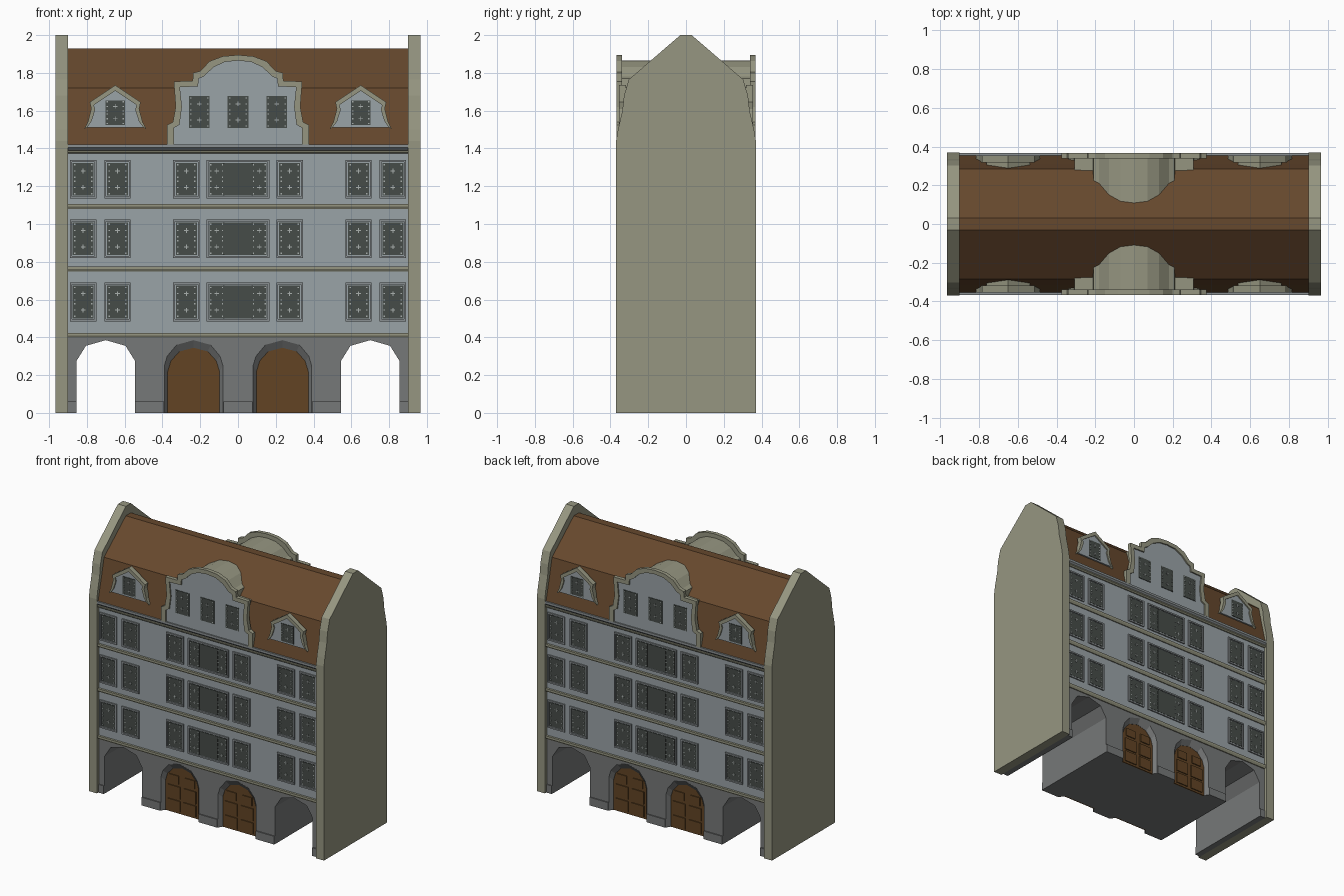
import bpy, bmesh

if "Cube" in bpy.data.objects:
    bpy.data.objects.remove(bpy.data.objects["Cube"])


def lin(c):
    c /= 255
    return c / 12.92 if c <= 0.04045 else ((c + 0.055) / 1.055) ** 2.4


def mat(name, r, g, b):
    m = bpy.data.materials.new(name)
    m.diffuse_color = (lin(r), lin(g), lin(b), 1)
    m.use_nodes = True
    m.node_tree.nodes["Principled BSDF"].inputs["Base Color"].default_value = m.diffuse_color
    return m


PLASTER = mat("pale_plaster", 154, 163, 167)
SAND = mat("sandstone", 150, 150, 129)
STONE = mat("grey_stone", 118, 120, 120)
TRIM = mat("window_trim", 138, 144, 146)
BAR = mat("light_bars", 172, 178, 176)
GLASS = mat("dark_glass", 70, 76, 72)
ROOF = mat("brown_tiles", 102, 72, 45)
DOOR = mat("brown_wood", 98, 68, 36)

parts = {}


def part(name, material, mirror=True):
    if name not in parts:
        parts[name] = (bmesh.new(), material, mirror)
    return parts[name][0]


def prism(bm, pts, a, b, axis="y"):
    """Outline extruded from a to b along y (points x, z) or x (points y, z)."""
    def place(p, d):
        return (p[0], d, p[1]) if axis == "y" else (d, p[0], p[1])
    va = [bm.verts.new(place(p, a)) for p in pts]
    vb = [bm.verts.new(place(p, b)) for p in pts]
    bm.faces.new(va)
    bm.faces.new(vb[::-1])
    for i in range(len(pts)):
        j = (i + 1) % len(pts)
        bm.faces.new((va[i], vb[i], vb[j], va[j]))


def rect(cx, cz, hw, hh):
    return [(cx - hw, cz - hh), (cx - hw, cz + hh), (cx + hw, cz + hh), (cx + hw, cz - hh)]


def box(bm, cx, cz, hw, hh, a, b):
    prism(bm, rect(cx, cz, hw, hh), a, b)


def band(bm, outer, inner, y_out, y_in, y_back, closed=False):
    """Border between two matching outlines, with solid cross-section."""
    secs = [[bm.verts.new(v) for v in ((o[0], y_out, o[1]), (i[0], y_in, i[1]),
                                       (i[0], y_back, i[1]), (o[0], y_back, o[1]))]
            for o, i in zip(outer, inner)]
    pairs = list(zip(secs, secs[1:]))
    if closed:
        pairs.append((secs[-1], secs[0]))
    else:
        bm.faces.new(secs[0])
        bm.faces.new(secs[-1][::-1])
    for s, t in pairs:
        for k in range(4):
            n = (k + 1) % 4
            bm.faces.new((s[k], t[k], t[n], s[n]))


def sym(half, cx=0.0):
    """Symmetric outline from the right half, bottom to apex."""
    left = [(cx - x, z) for x, z in half]
    return left + [(cx + x, z) for x, z in reversed(half) if x > 0]


def casement_bars(cx, cz, hw, hh, y):
    bm = part("window_bars", BAR)
    for dz in (-0.5, 0.5):
        box(bm, cx, cz + dz * hh, 0.012, 0.002, y, y - 0.003)
        box(bm, cx, cz + dz * hh, 0.002, 0.012, y, y - 0.0035)
    for sx in (-0.8, 0.8):
        for dz in (-0.88, -0.5, -0.12, 0.12, 0.5, 0.88):
            box(bm, cx + sx * hw, cz + dz * hh, 0.004, 0.003, y, y - 0.003)


def window(cx, cz, hw, hh, y, wide=False, trim=True):
    if trim:
        band(part("window_frames", TRIM), rect(cx, cz, hw + 0.014, hh + 0.016),
             rect(cx, cz, hw + 0.004, hh + 0.005), y - 0.009, y - 0.009, y + 0.005, True)
    box(part("window_panes", GLASS), cx, cz, hw, hh, y + 0.005, y - 0.004)
    if wide:
        for s in (-1, 1):
            casement_bars(cx + s * 0.113, cz, 0.04, hh, y - 0.004)
            box(part("window_mullions", GLASS), cx + s * 0.075, cz, 0.004, hh, y, y - 0.008)
    else:
        casement_bars(cx, cz, hw, hh, y - 0.004)


# gabled end walls
half_end = [(0.37, 0), (0.37, 1.44), (0.36, 1.50), (0.337, 1.60), (0.328, 1.68),
            (0.303, 1.765), (0.03, 2.0)]
for s in (-1, 1):
    prism(part("end_walls", SAND, False), sym(half_end), s * 0.90, s * 0.965, "x")

# ground floor core with two arched through passages
passage = [(0.155, 0), (0.155, 0.275), (0.105, 0.355), (0, 0.385)]
door_out = [(0.155, 0), (0.155, 0.25), (0.14, 0.30), (0.09, 0.36), (0, 0.385)]
door_in = [(0.137, 0), (0.137, 0.22), (0.12, 0.275), (0.075, 0.325), (0, 0.345)]
L, R = sym(passage, -0.70), sym(passage, 0.70)
top = [(0.90, 0), (0.90, 0.405), (-0.90, 0.405), (-0.90, 0)]
prism(part("ground_floor", STONE, False), L + R + top, -0.31, 0.31)

# arcade front with splayed doorways and plinths
doors = sym(door_out, -0.235) + sym(door_out, 0.235)
prism(part("arcade_front", STONE), L + doors + R + top, -0.31, -0.345)
for cx in (-0.235, 0.235):
    band(part("door_surrounds", STONE), sym(door_out, cx), sym(door_in, cx), -0.346, -0.32, -0.31)
    prism(part("doors", DOOR), sym(door_in, cx), -0.309, -0.318)
    for s in (-1, 1):
        for cz, hw, hh in ((0.055, 0.05, 0.04), (0.155, 0.05, 0.045), (0.25, 0.04, 0.03)):
            box(part("door_panels", DOOR), cx + s * 0.065, cz, hw, hh, -0.317, -0.325)
for cx, hw in ((-0.468, 0.076), (0, 0.076), (0.468, 0.076), (-0.878, 0.022), (0.878, 0.022)):
    box(part("plinths", STONE), cx, 0.03, hw, 0.03, -0.31, -0.353)

# plastered upper storeys
box(part("upper_walls", PLASTER, False), 0, 0.90, 0.90, 0.50, -0.345, 0.345)

# string courses and eaves cornice
for z in (0.411, 0.762, 1.092, 1.382):
    hh = 0.013 if z < 1.3 else 0.008
    bm = part("string_courses", SAND)
    prism(bm, [(-0.34, z - hh), (-0.352, z - hh), (-0.361, z), (-0.361, z + hh), (-0.34, z + hh)],
          -0.90, 0.90, "x")
prism(part("eaves_cornice", TRIM), [(-0.30, 1.39), (-0.35, 1.39), (-0.366, 1.405),
                                    (-0.366, 1.422), (-0.30, 1.422)], -0.90, 0.90, "x")

# windows of the three storeys
for cz in (0.588, 0.922, 1.237):
    for s in (-1, 1):
        for x in (0.82, 0.638, 0.273):
            window(s * x, cz, 0.056, 0.087, -0.345)
    window(0, cz, 0.152, 0.087, -0.345, wide=True)

# mansard roof
half_roof = [(0.355, 1.42), (0.336, 1.50), (0.312, 1.60), (0.285, 1.72), (0.03, 1.93)]
prism(part("mansard_roof", ROOF, False), sym(half_roof), -0.90, 0.90, "x")

# curved central gable
g_out = [(0.375, 1.42), (0.375, 1.525), (0.345, 1.54), (0.33, 1.62), (0.34, 1.755), (0.24, 1.757),
         (0.238, 1.80), (0.20, 1.81), (0.15, 1.862), (0.08, 1.888), (0, 1.895)]
g_in = [(0.338, 1.42), (0.338, 1.51), (0.31, 1.525), (0.297, 1.62), (0.308, 1.725), (0.212, 1.728),
        (0.208, 1.77), (0.18, 1.782), (0.13, 1.83), (0.07, 1.858), (0, 1.865)]
prism(part("gable_body", SAND), sym(g_in), -0.10, -0.345)
prism(part("gable_wall", PLASTER), sym(g_in), -0.345, -0.357)
band(part("gable_border", SAND), sym(g_out), sym(g_in), -0.367, -0.367, -0.339)
for x in (-0.205, 0, 0.205):
    window(x, 1.593, 0.055, 0.085, -0.357, trim=False)

# small dormers
d_out = [(0.165, 1.502), (0.145, 1.54), (0.127, 1.61), (0.135, 1.645), (0, 1.735)]
d_in = [(0.148, 1.512), (0.125, 1.545), (0.106, 1.605), (0.113, 1.63), (0, 1.705)]
for cx in (-0.65, 0.65):
    prism(part("dormer_bodies", SAND), sym(d_in, cx), -0.24, -0.335)
    prism(part("dormer_walls", PLASTER), sym(d_in, cx), -0.335, -0.345)
    band(part("dormer_borders", SAND), sym(d_out, cx), sym(d_in, cx), -0.354, -0.354, -0.318)
    window(cx, 1.59, 0.052, 0.065, -0.345, trim=False)

# turn the parts into objects, repeating the front on the rear
for name, (bm, material, mirror) in parts.items():
    bmesh.ops.recalc_face_normals(bm, faces=bm.faces)
    me = bpy.data.meshes.new(name)
    bm.to_mesh(me)
    bm.free()
    me.materials.append(material)
    ob = bpy.data.objects.new(name, me)
    bpy.context.collection.objects.link(ob)
    if mirror:
        mod = ob.modifiers.new("rear_copy", "MIRROR")
        mod.use_axis = (False, True, False)
        mod.use_mirror_merge = False
